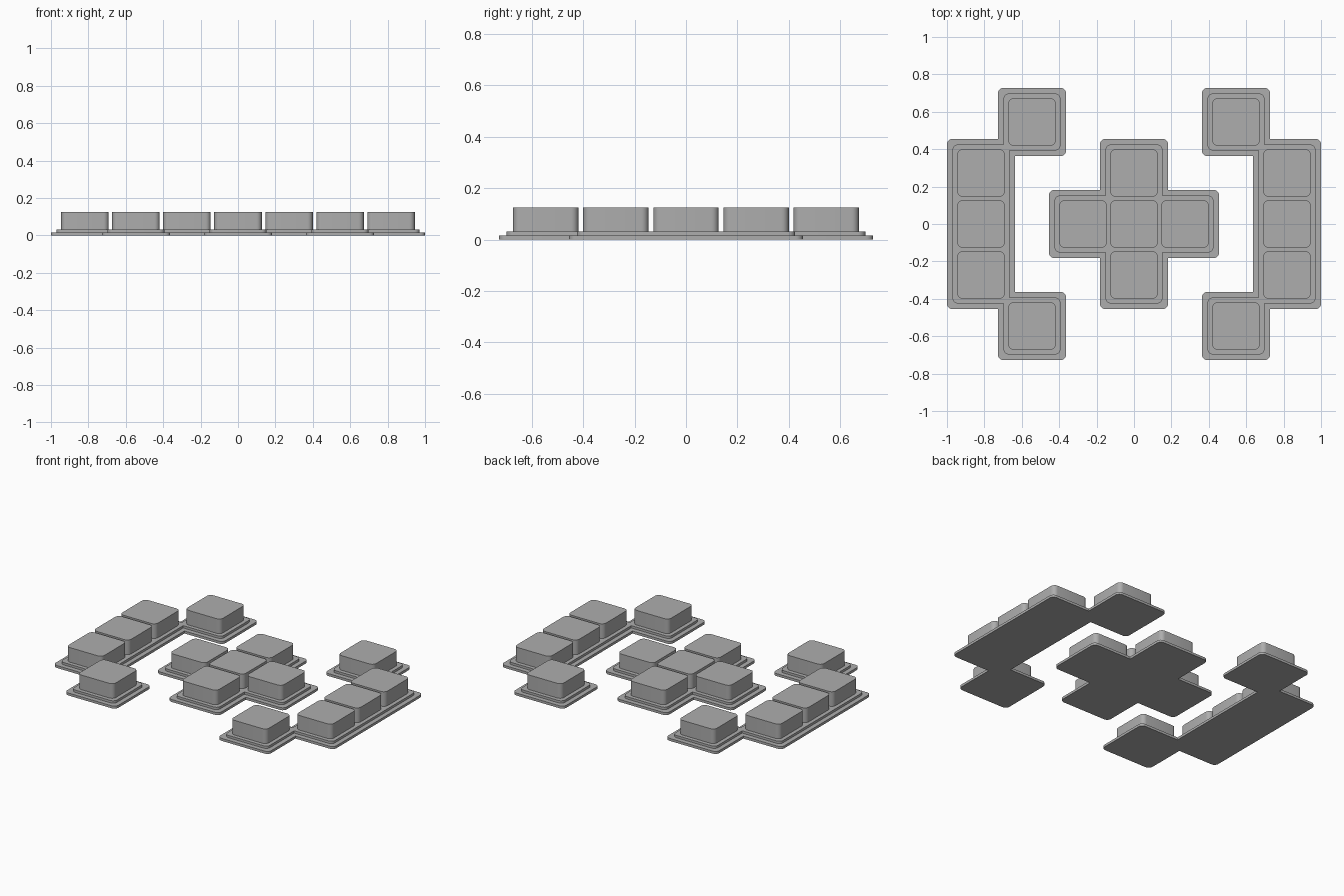
import bpy
import bmesh
import math
from mathutils import Vector

cube = bpy.data.objects.get("Cube")
if cube:
    bpy.data.objects.remove(cube, do_unlink=True)

PITCH = 3 / 11          # spacing of the tiles
BASE, STEP, BLOCK = 0.182, 0.152, 0.127     # half widths of the three layers
Z_BASE, Z_STEP, Z_TOP = 0.016, 0.031, 0.125
RADIUS = 0.028

grey = bpy.data.materials.new("plain_grey")
grey.use_nodes = True
colour = (0.42, 0.42, 0.42, 1)
grey.diffuse_color = colour
grey.node_tree.nodes["Principled BSDF"].inputs["Base Color"].default_value = colour


def rounded(points, radius, steps=6):
    """Round the outer corners of a counter-clockwise right-angled outline."""
    result = []
    for i, p in enumerate(points):
        p = Vector(p)
        back = (Vector(points[i - 1]) - p).normalized()
        ahead = (Vector(points[(i + 1) % len(points)]) - p).normalized()
        if back.cross(ahead) > 0:       # inner corner stays square
            result.append(p)
            continue
        centre = p + radius * (back + ahead)
        for k in range(steps + 1):
            a = math.pi / 2 * k / steps
            result.append(centre - radius * (ahead * math.cos(a) + back * math.sin(a)))
    return result


def slab(name, points, z0, z1, radius=RADIUS, flip=1):
    """Extrude a rounded outline from z0 to z1, mirrored in x when flip is -1."""
    bm = bmesh.new()
    verts = [bm.verts.new((flip * p.x, p.y, z0)) for p in rounded(points, radius)]
    face = bm.faces.new(verts)
    new = bmesh.ops.extrude_face_region(bm, geom=[face], use_keep_orig=True)["geom"]
    top = [v for v in new if isinstance(v, bmesh.types.BMVert)]
    bmesh.ops.translate(bm, verts=top, vec=(0, 0, z1 - z0))
    bmesh.ops.recalc_face_normals(bm, faces=bm.faces)
    mesh = bpy.data.meshes.new(name)
    bm.to_mesh(mesh)
    bm.free()
    mesh.materials.append(grey)
    mesh.shade_smooth()
    mesh.set_sharp_from_angle(angle=math.radians(35))
    obj = bpy.data.objects.new(name, mesh)
    bpy.context.scene.collection.objects.link(obj)
    return obj


def cross_outline(h):
    a = PITCH + h
    return [(a, -h), (a, h), (h, h), (h, a), (-h, a), (-h, h),
            (-a, h), (-a, -h), (-h, -h), (-h, -a), (h, -a), (h, -h)]


def bracket_outline(h):
    near, far = 2 * PITCH, 3 * PITCH
    half = [(far + h, PITCH + h), (near + h, PITCH + h), (near + h, near + h),
            (near - h, near + h), (near - h, near - h), (far - h, near - h)]
    return half + [(x, -y) for x, y in reversed(half)]


def square(cx, cy, h):
    return [(cx + h, cy - h), (cx + h, cy + h), (cx - h, cy + h), (cx - h, cy - h)]


# Two-step plates under the tiles
for layer, h, z0, z1 in (("base", BASE, 0, Z_BASE), ("step", STEP, Z_BASE, Z_STEP)):
    slab("centre_" + layer, cross_outline(h), z0, z1)
    for side, flip in (("left", 1), ("right", -1)):
        slab(side + "_" + layer, bracket_outline(h), z0, z1, flip=flip)

# Raised blocks, one per tile
cross_cells = [(0, 0), (1, 0), (-1, 0), (0, 1), (0, -1)]
bracket_cells = [(3, -1), (3, 0), (3, 1), (2, 2), (2, -2)]
groups = (("centre", cross_cells, 1), ("left", bracket_cells, 1), ("right", bracket_cells, -1))
for group, cells, flip in groups:
    for i, j in cells:
        slab(group + "_block", square(i * PITCH, j * PITCH, BLOCK), Z_STEP, Z_TOP, flip=flip)
